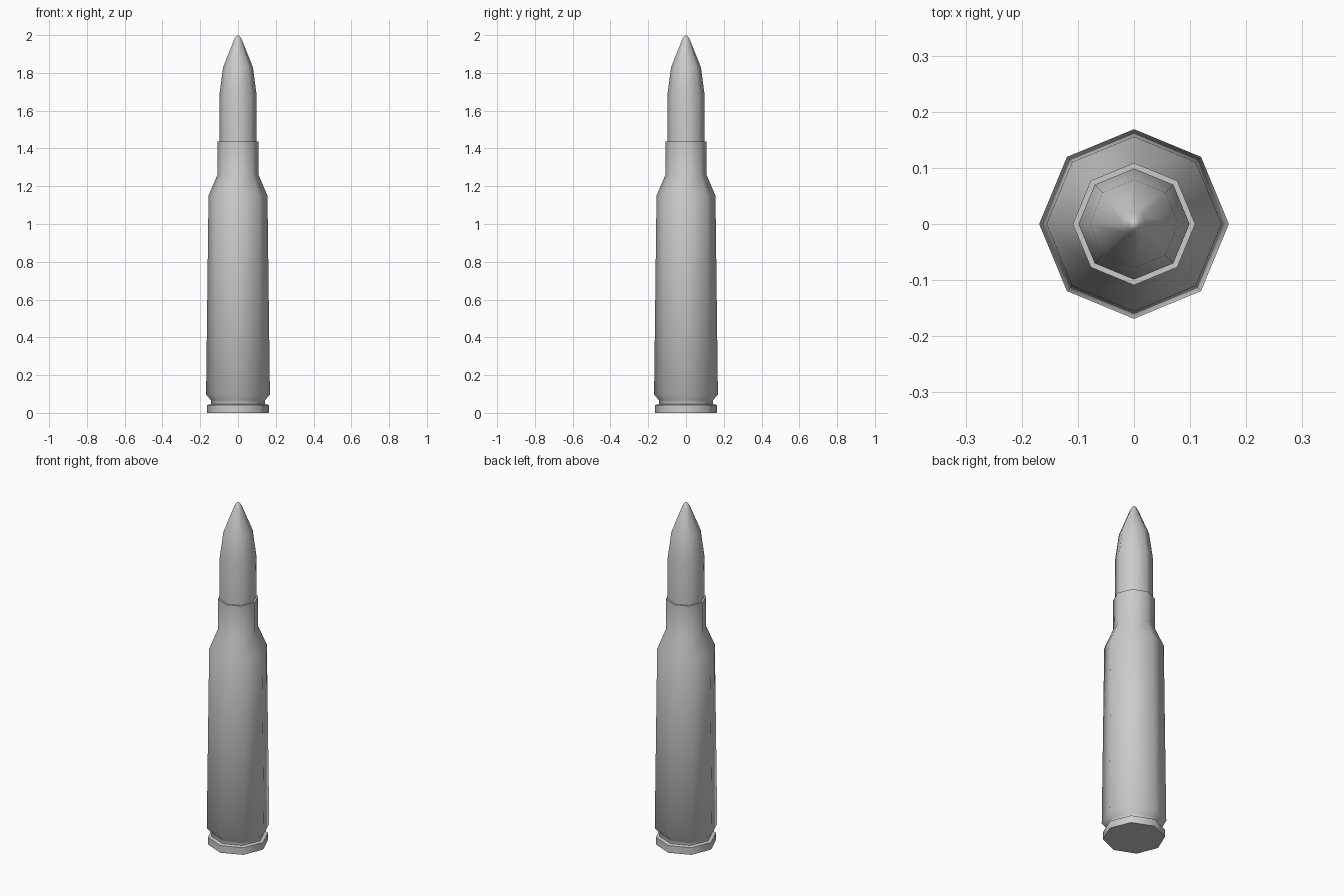
import bpy, bmesh, math

if "Cube" in bpy.data.objects:
    bpy.data.objects.remove(bpy.data.objects["Cube"])

SIDES = 8


def lathe(name, profile, sharp=40):
    """Spin a (radius, z) profile round z; zero radius makes a pole."""
    bm = bmesh.new()
    rings = []
    for r, z in profile:
        if r == 0:
            rings.append([bm.verts.new((0, 0, z))] * SIDES)
        else:
            rings.append([bm.verts.new((r * math.cos(2 * math.pi * i / SIDES),
                                        r * math.sin(2 * math.pi * i / SIDES), z))
                          for i in range(SIDES)])
    for a, b in zip(rings, rings[1:]):
        for i in range(SIDES):
            j = (i + 1) % SIDES
            bm.faces.new(list(dict.fromkeys((a[i], a[j], b[j], b[i]))))
    # flat cap where the profile starts open
    if profile[0][0] > 0:
        bm.faces.new(rings[0][::-1])
    bmesh.ops.recalc_face_normals(bm, faces=bm.faces)
    mesh = bpy.data.meshes.new(name)
    bm.to_mesh(mesh)
    bm.free()
    obj = bpy.data.objects.new(name, mesh)
    bpy.context.collection.objects.link(obj)
    bpy.ops.object.select_all(action='DESELECT')
    obj.select_set(True)
    bpy.context.view_layer.objects.active = obj
    bpy.ops.object.shade_smooth_by_angle(angle=math.radians(sharp))
    return obj


# Casing: rim, extractor groove, tapered body, shoulder, neck and mouth lip
lathe("casing", [(0.163, 0), (0.163, 0.042), (0.143, 0.046), (0.143, 0.068),
                 (0.169, 0.095), (0.156, 1.15), (0.109, 1.26),
                 (0.109, 1.437), (0.099, 1.437)], 50)

# Bullet: straight shank and pointed nose
lathe("bullet", [(0.099, 1.437), (0.099, 1.68), (0.079, 1.83),
                 (0.021, 1.975), (0.01, 1.993), (0, 2.0)], 60)
